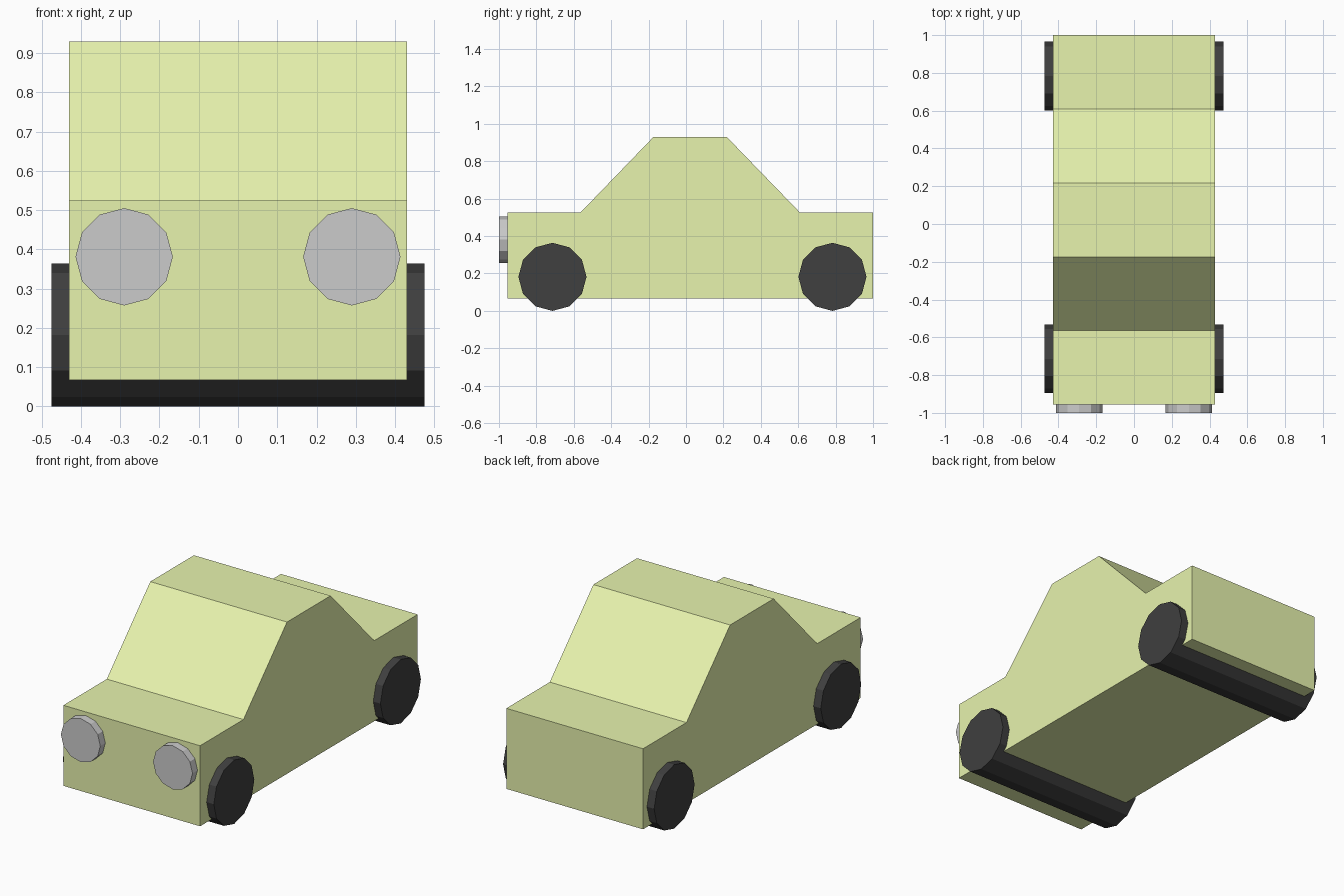
import bpy, bmesh
from math import pi, radians
from mathutils import Matrix

if "Cube" in bpy.data.objects:
    bpy.data.objects.remove(bpy.data.objects["Cube"])


def material(name, color):
    m = bpy.data.materials.new(name)
    m.diffuse_color = (*color, 1)
    m.use_nodes = True
    m.node_tree.nodes["Principled BSDF"].inputs["Base Color"].default_value = m.diffuse_color
    return m


def finish(name, bm, mat=None):
    bmesh.ops.recalc_face_normals(bm, faces=bm.faces)
    mesh = bpy.data.meshes.new(name)
    bm.to_mesh(mesh)
    bm.free()
    if mat:
        mesh.materials.append(mat)
    obj = bpy.data.objects.new(name, mesh)
    bpy.context.collection.objects.link(obj)
    return obj


def cylinder(name, loc, radius, length, axis, mat=None):
    # 12-sided cylinder with corners lying on the main axes
    bm = bmesh.new()
    rot = Matrix.Rotation(radians(90), 4, axis)
    bmesh.ops.create_cone(bm, cap_ends=True, segments=12, radius1=radius,
                          radius2=radius, depth=length,
                          matrix=Matrix.Translation(loc) @ rot)
    return finish(name, bm, mat)


paint = material("green_paint", (0.80, 0.90, 0.42))
rubber = material("black_rubber", (0.05, 0.05, 0.05))

# Body: side profile (y, z) extruded across the width
half_width = 0.43
profile = [(-0.955, 0.067), (1.0, 0.067), (1.0, 0.525), (0.61, 0.525),
           (0.218, 0.93), (-0.174, 0.93), (-0.565, 0.525), (-0.955, 0.525)]
bm = bmesh.new()
side = bm.faces.new([bm.verts.new((-half_width, y, z)) for y, z in profile])
ext = bmesh.ops.extrude_face_region(bm, geom=[side])
verts = [g for g in ext["geom"] if isinstance(g, bmesh.types.BMVert)]
bmesh.ops.translate(bm, verts=verts, vec=(2 * half_width, 0, 0))
finish("car_body", bm, paint)

# Wheels: each pair is one roller running the full width under the body
for name, y in (("front_wheels", -0.714), ("rear_wheels", 0.783)):
    cylinder(name, (0, y, 0.182), 0.182, 0.95, 'Y', rubber)

# Headlights
for name, x in (("left_headlight", -0.29), ("right_headlight", 0.29)):
    cylinder(name, (x, -0.975, 0.381), 0.124, 0.05, 'X')
